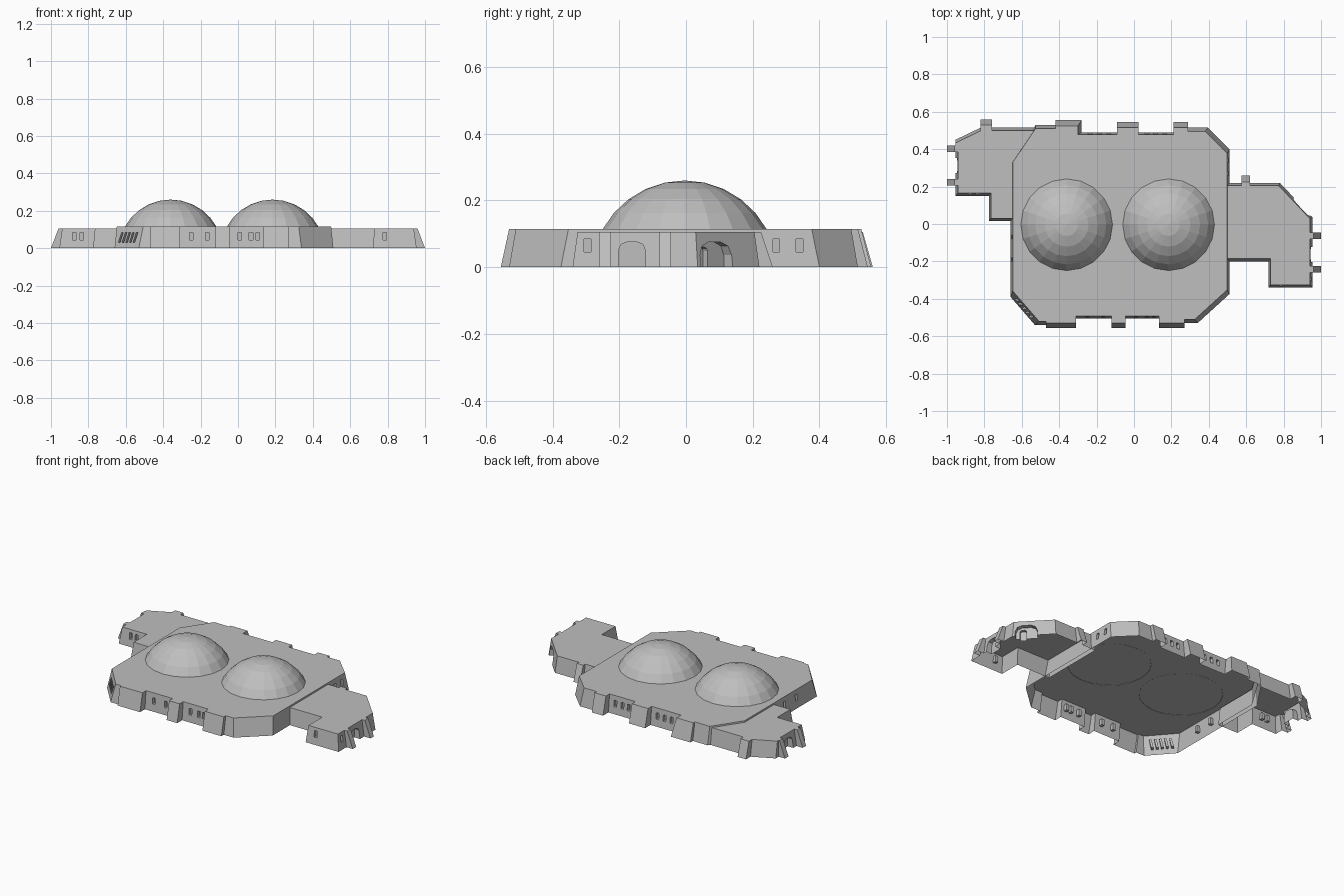
import bpy, bmesh
from math import sin, cos, pi, radians
from mathutils import Vector

cube = bpy.data.objects.get("Cube")
if cube:
    bpy.data.objects.remove(cube, do_unlink=True)

grey = bpy.data.materials.new("pale grey stone")
grey.use_nodes = True
color = (0.52, 0.52, 0.52, 1)
grey.diffuse_color = color
grey.node_tree.nodes["Principled BSDF"].inputs["Base Color"].default_value = color


def make_object(name, bm):
    bmesh.ops.recalc_face_normals(bm, faces=bm.faces)
    mesh = bpy.data.meshes.new(name)
    bm.to_mesh(mesh)
    bm.free()
    mesh.materials.append(grey)
    obj = bpy.data.objects.new(name, mesh)
    bpy.context.collection.objects.link(obj)
    return obj


def prism(bm, low, high):
    """Closed solid between two matching rings."""
    a = [bm.verts.new(p) for p in low]
    b = [bm.verts.new(p) for p in high]
    bm.faces.new(a[::-1])
    bm.faces.new(b)
    for i in range(len(a)):
        j = (i + 1) % len(a)
        bm.faces.new((a[i], a[j], b[j], b[i]))


def battered_block(name, outline, height, batter):
    """Walls lean inward; short steps stay upright unless a third value says more."""
    pts = [Vector(p[:2]) for p in outline]
    lines = []
    for i, p in enumerate(pts):
        d = pts[(i + 1) % len(pts)] - p
        inset = outline[i][2] if len(outline[i]) > 2 else (batter if d.length > 0.056 else 0)
        d.normalize()
        lines.append((p + Vector((-d.y, d.x)) * inset, d))
    top = []
    for i, (q, e) in enumerate(lines):
        p, d = lines[i - 1]
        t = (q - p).cross(e) / d.cross(e)
        top.append(p + d * t)
    bm = bmesh.new()
    prism(bm, [(p.x, p.y, 0) for p in pts], [(p.x, p.y, height) for p in top])
    return make_object(name, bm)


def opening(bm, x, y, facing, width=0.02, z0=0.045, z1=0.085, depth=0.028, lean=0, arch=False):
    """Cutter for a window or door; facing is the outward angle in degrees."""
    w = width / 2
    profile = [(-w, z0), (w, z0)]
    if arch:
        r = w * 0.6
        profile += [(w - r + r * cos(a), z1 - r + r * sin(a)) for a in (0, pi / 4, pi / 2)]
        profile += [(r - w - r * cos(a), z1 - r + r * sin(a)) for a in (pi / 2, pi / 4, 0)]
    else:
        profile += [(w + lean, z1), (lean - w, z1)]
    a = radians(facing)
    out, side = Vector((cos(a), sin(a), 0)), Vector((-sin(a), cos(a), 0))
    base = Vector((x, y, 0))
    rings = [[base + out * o + side * s + Vector((0, 0, z)) for s, z in profile]
             for o in (-depth, 0.04)]
    prism(bm, *rings)


def carve(obj, bm):
    """Cut the openings, then open the underside."""
    cutter = make_object("opening_cutter", bm)
    cutter.hide_render = True
    mod = obj.modifiers.new("openings", "BOOLEAN")
    mod.operation, mod.solver, mod.object = "DIFFERENCE", "EXACT", cutter
    mod.use_self = True
    bpy.context.view_layer.objects.active = obj
    bpy.ops.object.modifier_apply(modifier=mod.name)
    bpy.data.objects.remove(cutter, do_unlink=True)
    shell = bmesh.new()
    shell.from_mesh(obj.data)
    floor = [f for f in shell.faces if max(v.co.z for v in f.verts) < 0.001]
    bmesh.ops.delete(shell, geom=floor, context="FACES")
    shell.to_mesh(obj.data)
    shell.free()


# Main hall
hall = battered_block("main_hall", [
    (-.66, -.39, .03), (-.53, -.54), (-.47, -.54), (-.47, -.555, .025), (-.31, -.555),
    (-.31, -.505, .012), (-.12, -.505), (-.12, -.555, .025), (-.045, -.555),
    (-.045, -.505, .012), (.135, -.505), (.135, -.555, .025), (.27, -.555),
    (.27, -.53), (.34, -.53, .025), (.51, -.375, .012), (.51, .4, .025),
    (.395, .515), (.29, .515), (.29, .545, .03), (.21, .545), (.21, .49, .012),
    (.025, .49), (.025, .545, .03), (-.09, .545), (-.09, .49, .012), (-.28, .49),
    (-.28, .555, .03), (-.42, .555), (-.42, .53), (-.525, .53, .01), (-.66, .33, .012),
], .115, .02)
bm = bmesh.new()
for x in (-.25, -.165, .01, .07, .105):
    opening(bm, x, -.505, -90)
for x in (.165, .115, .07, -.135, -.185, -.235):
    opening(bm, x, .49, 90)
for y in (-.19, -.07):
    opening(bm, -.66, y, 180)
for y in (.27, .34):
    opening(bm, .51, y, 0)
for i in range(5):
    t = 0.15 + 0.15 * i
    opening(bm, -.66 + .13 * t, -.39 - .15 * t, 229, .014, .03, .085, .035, lean=.012)
carve(hall, bm)

# Right wing with end buttresses
right_wing = battered_block("right_wing", [
    (-.63, .015, 0), (-.63, .32, 0), (-.51, .515), (-.76, .515), (-.76, .56, .03),
    (-.82, .56), (-.82, .515, .015), (-.955, .45), (-.955, .42), (-1, .42, .04),
    (-1, .385), (-.955, .385), (-.955, .24), (-1, .24, .04), (-1, .205),
    (-.955, .205, .015), (-.955, .15), (-.775, .15, .01), (-.775, .015),
], .105, .015)
bm = bmesh.new()
for x in (-.875, -.835):
    opening(bm, x, .15, -90)
opening(bm, -.955, .312, 180, .08, -.02, .075, .04, arch=True)
carve(right_wing, bm)

# Left wing with end buttresses and an entrance on the angled wall
left_wing = battered_block("left_wing", [
    (.48, -.2), (.72, -.2, .01), (.72, -.34), (.955, -.34), (.955, -.26),
    (1, -.26, .04), (1, -.225), (.955, -.225), (.955, -.08), (1, -.08, .04),
    (1, -.045), (.955, -.045), (.955, .035), (.78, .22), (.62, .22),
    (.62, .26, .035), (.575, .26), (.575, .22), (.48, .22, 0),
], .105, .015)
bm = bmesh.new()
opening(bm, .785, -.34, -90)
opening(bm, .955, -.295, 0)
opening(bm, .955, -.162, 0, .08, -.02, .075, .04, arch=True)
opening(bm, .9, .093, 43, .13, -.02, .075, .04, arch=True)
opening(bm, .915, .077, 43, .04, -.03, .06, .06, arch=True)
carve(left_wing, bm)


# Faceted roof domes, open below
def dome(name, x, radius=.28, crown=.26, sides=20, rings=5, spread=radians(61.5)):
    bm = bmesh.new()
    centre = Vector((x, -.004, crown - radius))
    tip = bm.verts.new(centre + Vector((0, 0, radius)))
    previous = None
    for r in range(1, rings + 1):
        a = spread * r / rings
        ring = [bm.verts.new(centre + radius * Vector((
            sin(a) * cos(2 * pi * s / sides), sin(a) * sin(2 * pi * s / sides), cos(a))))
            for s in range(sides)]
        for s in range(sides):
            n = (s + 1) % sides
            if previous:
                bm.faces.new((previous[s], ring[s], ring[n], previous[n]))
            else:
                bm.faces.new((tip, ring[s], ring[n]))
        previous = ring
    return make_object(name, bm)


dome("right_dome", -.36)
dome("left_dome", .185)
